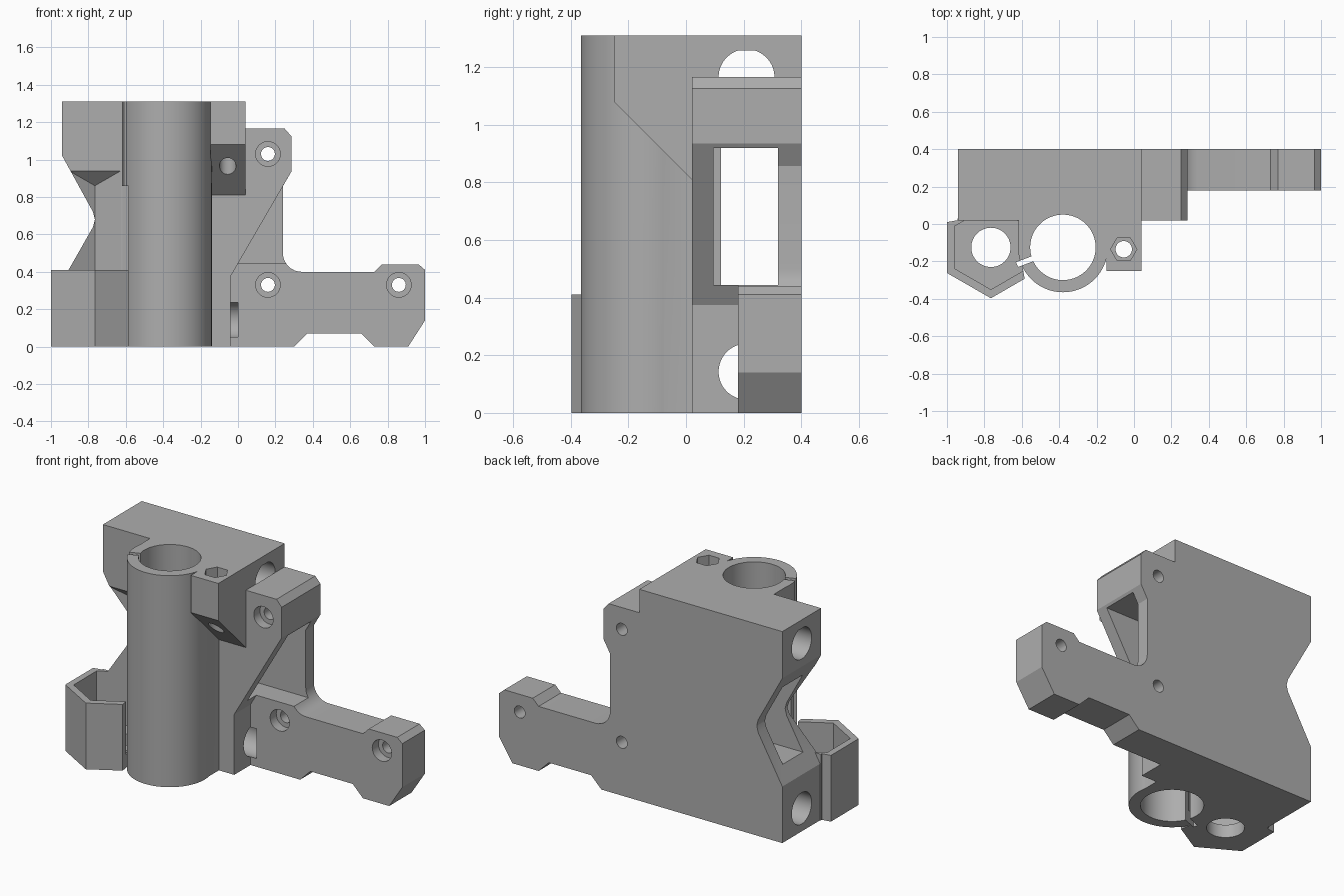
import bpy, bmesh
from math import cos, sin, pi, atan2
from mathutils import Vector, Matrix

cube = bpy.data.objects.get("Cube")
if cube:
    bpy.data.objects.remove(cube)

grey = bpy.data.materials.new("plain grey")
grey.use_nodes = True
grey.diffuse_color = (0.42, 0.42, 0.42, 1)
grey.node_tree.nodes["Principled BSDF"].inputs["Base Color"].default_value = (0.42, 0.42, 0.42, 1)


def prism(name, pts, a, b, axis="z", top=None):
    """Extrude a 2D outline from a to b along an axis; top(u, v) may tilt the far end."""
    place = {"x": lambda u, v, w: (w, u, v),
             "y": lambda u, v, w: (u, w, v),
             "z": lambda u, v, w: (u, v, w)}[axis]
    bm = bmesh.new()
    low = [bm.verts.new(place(u, v, a)) for u, v in pts]
    high = [bm.verts.new(place(u, v, top(u, v) if top else b)) for u, v in pts]
    bm.faces.new(low)
    bm.faces.new(high)
    for i in range(len(pts)):
        j = (i + 1) % len(pts)
        bm.faces.new((low[i], low[j], high[j], high[i]))
    bmesh.ops.recalc_face_normals(bm, faces=bm.faces)
    mesh = bpy.data.meshes.new(name)
    bm.to_mesh(mesh)
    bm.free()
    mesh.materials.append(grey)
    obj = bpy.data.objects.new(name, mesh)
    bpy.context.collection.objects.link(obj)
    return obj


def ring(u, v, r, n=64, turn=0.0):
    return [(u + r * cos(turn + 2 * pi * i / n), v + r * sin(turn + 2 * pi * i / n)) for i in range(n)]


def rect(u0, u1, v0, v1):
    return [(u0, v0), (u1, v0), (u1, v1), (u0, v1)]


def combine(target, tool, how):
    """Merge or cut with a tool object, then discard the tool."""
    mod = target.modifiers.new(how, "BOOLEAN")
    mod.operation = how
    mod.solver = "EXACT"
    mod.object = tool
    bpy.context.view_layer.objects.active = target
    bpy.ops.object.modifier_apply(modifier=mod.name)
    bpy.data.objects.remove(tool)


# Shared outline pieces
shoulder = [(0.285, 0.935), (0.285, 1.125), (0.25, 1.165), (0.04, 1.165), (0.04, 1.31)]
left_side = [(-0.94, 1.31), (-0.94, 1.02), (-0.775, 0.72), (-0.765, 0.68), (-0.775, 0.64), (-0.94, 0.35)]
fillet = [(0.34 - 0.1 * sin(t * pi / 16), 0.5 - 0.1 * cos(t * pi / 16)) for t in range(9)]

# Back plate with the side arm
plate = [(-0.94, 0), (0.30, 0), (0.37, 0.07), (0.66, 0.07), (0.73, 0), (0.91, 0), (1, 0.14),
         (1, 0.41), (0.965, 0.44), (0.77, 0.44), (0.73, 0.40)] + fillet + [(0.24, 0.857)]
body = prism("bracket_body", plate + shoulder + left_side, 0.18, 0.40, "y")

# Front block
front = [(-0.94, 0), (-0.04, 0), (-0.04, 0.375)]
combine(body, prism("front_block", front + shoulder + left_side, 0.02, 0.18, "y"), "UNION")

# Nut holder, rod sleeve with its web, and clamp lug
holder = [(-0.765, -0.397), (-0.585, -0.293), (-0.60, -0.2), (-0.60, 0.03),
          (-0.945, 0.03), (-0.945, 0.02), (-1, 0.01), (-1, -0.262)]
combine(body, prism("nut_holder", holder, 0, 0.41), "UNION")
combine(body, prism("rod_sleeve", ring(-0.38, -0.125, 0.24, 96), 0, 1.31), "UNION")
combine(body, prism("sleeve_web", rect(-0.617, -0.145, -0.125, 0.06), 0, 1.31), "UNION")
lug = [(-0.25, 1.08), (0.05, 0.78), (0.05, 1.31), (-0.25, 1.31)]
combine(body, prism("clamp_lug", lug, -0.148, 0.04, "x"), "UNION")

cuts = []
# Long cavity through the body
cuts.append(prism("cavity", rect(0.122, 0.32, 0.443, 0.92), -1.1, 0.5, "x"))
cuts.append(prism("cavity_mouth", rect(0.095, 0.32, 0.443, 0.92), -0.1, 0.5, "x"))
# Sleeve bore and clamping slot
cuts.append(prism("sleeve_bore", ring(-0.38, -0.125, 0.175, 96), -0.1, 1.4))
slot = prism("sleeve_slot", rect(0.15, 0.262, -0.014, 0.014), -0.1, 1.4)
slot.data.transform(Matrix.Translation((-0.38, -0.125, 0)) @ Matrix.Rotation(atan2(-0.075, -0.2), 4, "Z"))
cuts.append(slot)
# Hexagonal nut pocket with a sloped roof, and its screw hole
pocket = ring(-0.765, -0.125, 0.225, 6, pi / 6)
cuts.append(prism("nut_pocket", pocket, 0.08, 0.86))
back_part = [pocket[0], pocket[1], pocket[2]]
cuts.append(prism("pocket_roof", back_part, 0.5, 0, "z", lambda x, y: 0.96 - y))
cuts.append(prism("screw_hole", ring(-0.765, -0.125, 0.105), -0.1, 0.3))
# Cross rod sockets, the upper one with a flattened crown
upper = [(y, min(z, 1.257)) for y, z in ring(0.21, 1.165, 0.097, 48, pi / 48)]
upper = [p for i, p in enumerate(upper) if p[1] < 1.257 or upper[i - 1][1] < 1.257
         or upper[(i + 1) % 48][1] < 1.257]
cuts.append(prism("upper_rod_socket", upper, -1.1, 0.04, "x"))
cuts.append(prism("lower_rod_socket", ring(0.21, 0.143, 0.097, 48), -1.1, 0.0, "x"))
# Clamp screw hole and hexagonal recess
cuts.append(prism("clamp_hole", ring(-0.055, -0.135, 0.044, 32), 0.8, 1.4))
cuts.append(prism("clamp_recess", ring(-0.055, -0.135, 0.07, 6), 1.23, 1.4))
# Mounting holes with counterbores
for x, z, face in ((0.16, 1.03, 0.02), (0.16, 0.33, 0.18), (0.86, 0.33, 0.18)):
    cuts.append(prism("mounting_hole", ring(x, z, 0.037, 32), -0.1, 0.5, "y"))
    cuts.append(prism("counterbore", ring(x, z, 0.066, 32), face - 0.05, face + 0.06, "y"))
for cutter in cuts:
    combine(body, cutter, "DIFFERENCE")

# Smooth the round walls, keep corners sharp
bpy.ops.object.select_all(action="DESELECT")
body.select_set(True)
bpy.context.view_layer.objects.active = body
bpy.ops.object.shade_smooth_by_angle(angle=pi / 7)
